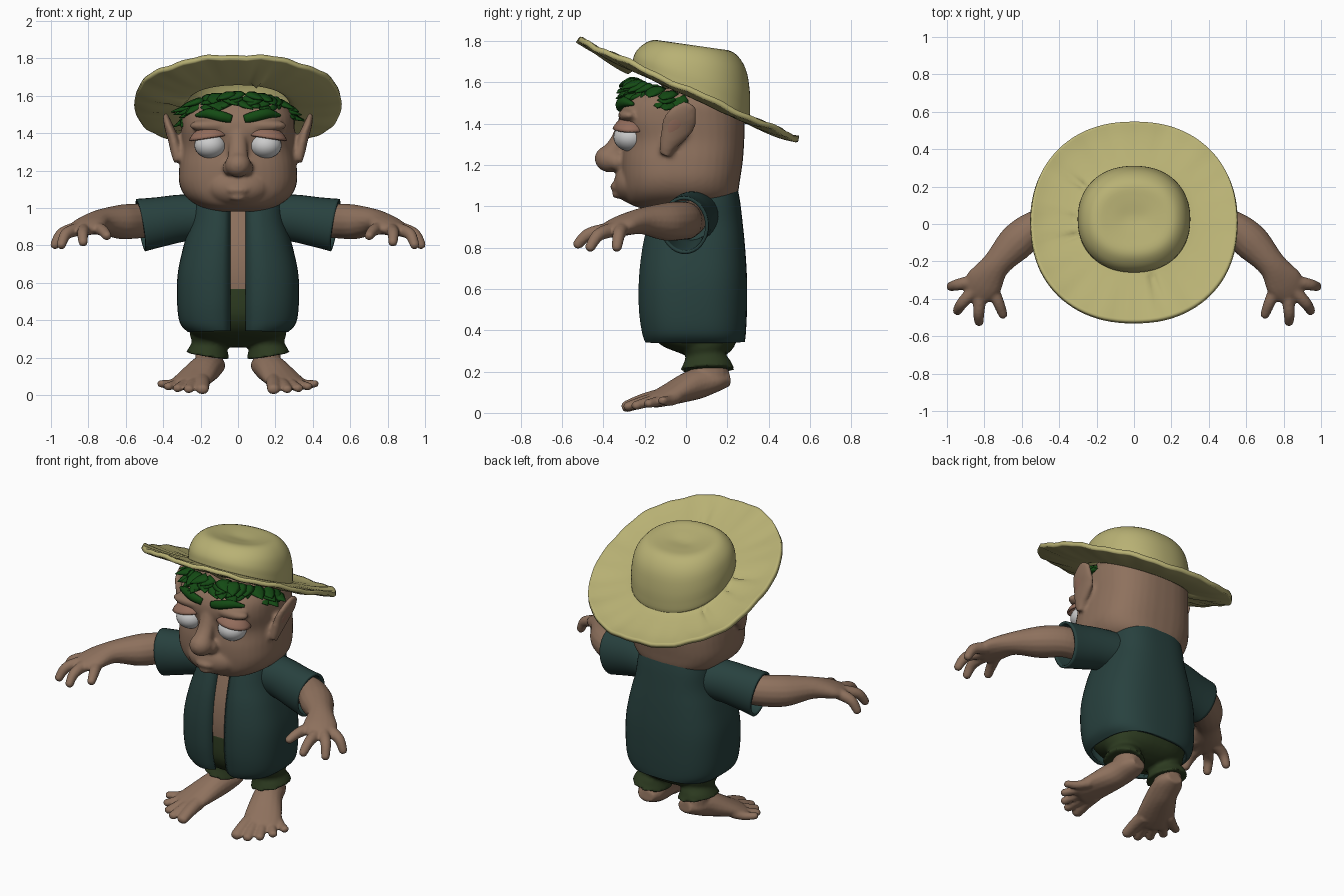
import bpy, bmesh, math, random
from mathutils import Vector, Matrix

random.seed(4)


def material(name, rgb):
    m = bpy.data.materials.new(name)
    m.diffuse_color = (*rgb, 1)
    return m


SKIN = material("skin", (0.27, 0.165, 0.11))
PINK = material("pink_skin", (0.29, 0.15, 0.105))
SHIRT = material("shirt_teal", (0.021, 0.053, 0.049))
PANTS = material("pants_green", (0.025, 0.042, 0.014))
STRAW = material("straw", (0.48, 0.44, 0.175))
LEAF = material("leaf_green", (0.007, 0.07, 0.007))
WHITE = material("eye_white", (0.75, 0.75, 0.75))


def spline(rows, steps=5):
    """Catmull-Rom interpolation of rows of numbers."""
    out = []
    for i in range(len(rows) - 1):
        a, b, c, d = (rows[max(0, min(len(rows) - 1, i + k))] for k in (-1, 0, 1, 2))
        for s in range(steps):
            t = s / steps
            out.append([0.5 * (2 * q + (r - p) * t + (2 * p - 5 * q + 4 * r - u) * t * t
                               + (3 * q - p - 3 * r + u) * t ** 3)
                        for p, q, r, u in zip(a, b, c, d)])
    return out + [list(rows[-1])]


def section(rx, yf, yb, z, slope=0, n=2.5, gap=0, count=40):
    """Rounded-box outline; a gap leaves it open at the front."""
    c, h, pts = (yf + yb) / 2, (yb - yf) / 2, []
    a = math.asin((gap / rx) ** (n / 2)) if gap else 0
    for k in range(count + (1 if gap else 0)):
        t = a + (2 * math.pi - 2 * a) * k / count
        s, o = math.sin(t), math.cos(t)
        x = rx * math.copysign(abs(s) ** (2 / n), s)
        y = c - h * math.copysign(abs(o) ** (2 / n), o)
        pts.append(Vector((x, y, z + slope * y)))
    return pts


def loft(bm, rings, closed=True, caps=True):
    vs = [[bm.verts.new(p) for p in r] for r in rings]
    n = len(vs[0])
    for a, b in zip(vs, vs[1:]):
        for i in range(n if closed else n - 1):
            j = (i + 1) % n
            bm.faces.new((a[i], a[j], b[j], b[i]))
    if caps:
        bm.faces.new(vs[0])
        bm.faces.new(vs[-1])


def tube(bm, rows, ref=(0, 0, 1), caps=True, tip=True, steps=5, count=16):
    """Rows are x, y, z, half width, half height along a path."""
    rows = spline(rows, steps)
    pts = [Vector(r[:3]) for r in rows]
    rings = []

    def ring(p, t, ra, rb):
        side = t.cross(Vector(ref)).normalized()
        up = side.cross(t)
        return [p + side * ra * math.cos(q) + up * rb * math.sin(q)
                for q in (2 * math.pi * k / count for k in range(count))]
    for i, r in enumerate(rows):
        t = (pts[min(i + 1, len(pts) - 1)] - pts[max(i - 1, 0)]).normalized()
        rings.append(ring(pts[i], t, r[3], r[4]))
    if caps and tip:  # rounded tip
        m = min(r[3], r[4])
        for f, s in ((0.4, 0.85), (0.75, 0.5)):
            rings.append(ring(pts[-1] + t * m * f, t, r[3] * s, r[4] * s))
    loft(bm, rings, True, caps)


def ball(bm, loc, rad):
    bmesh.ops.create_uvsphere(bm, u_segments=28, v_segments=18, radius=1,
                              matrix=Matrix.Translation(loc) @ Matrix.Diagonal((*rad, 1)))


def finish(bm, name, mat, mirror=False, voxel=0, solid=0, smooth=3):
    bmesh.ops.recalc_face_normals(bm, faces=bm.faces)
    for f in bm.faces:
        f.smooth = True
    me = bpy.data.meshes.new(name)
    bm.to_mesh(me)
    bm.free()
    me.materials.append(mat)
    ob = bpy.data.objects.new(name, me)
    bpy.context.collection.objects.link(ob)
    if mirror:
        ob.modifiers.new("mirror", 'MIRROR').use_mirror_merge = False
    if solid:
        s = ob.modifiers.new("thickness", 'SOLIDIFY')
        s.thickness, s.offset = solid, 0
    if voxel:
        r = ob.modifiers.new("blend", 'REMESH')
        r.mode, r.voxel_size, r.use_smooth_shade = 'VOXEL', voxel, True
        s = ob.modifiers.new("soften", 'SMOOTH')
        s.iterations = smooth
    return ob


# head with nose, muzzle, lips and ears blended together
bm = bmesh.new()
head = [(0.14, -0.18, 0.19, 0.98), (0.21, -0.27, 0.225, 1.01), (0.28, -0.30, 0.25, 1.06),
        (0.314, -0.31, 0.262, 1.13), (0.314, -0.312, 0.275, 1.22), (0.302, -0.302, 0.282, 1.32),
        (0.303, -0.325, 0.284, 1.42), (0.295, -0.305, 0.272, 1.50), (0.25, -0.25, 0.20, 1.57)]
loft(bm, [section(*r, n=2.6) for r in spline(head)])
ball(bm, (0, -0.245, 1.11), (0.17, 0.105, 0.10))
tube(bm, [(0, -0.29, 1.42, 0.045, 0.035), (0, -0.325, 1.32, 0.05, 0.04), (0, -0.36, 1.25, 0.06, 0.055)], (0, 1, 0))
ball(bm, (0, -0.37, 1.23), (0.07, 0.072, 0.066))
ball(bm, (0, -0.342, 1.095), (0.058, 0.025, 0.02))
ball(bm, (0, -0.33, 1.058), (0.045, 0.028, 0.022))
for s in (-1, 1):
    ball(bm, (0.045 * s, -0.335, 1.215), (0.038, 0.04, 0.042))
    ball(bm, (0.14 * s, -0.275, 1.44), (0.12, 0.055, 0.035))
    tube(bm, [(0.315 * s, -0.10, 1.25, 0.03, 0.03), (0.33 * s, -0.085, 1.30, 0.03, 0.045),
              (0.35 * s, -0.045, 1.38, 0.028, 0.078), (0.37 * s, -0.015, 1.435, 0.024, 0.075),
              (0.385 * s, 0.018, 1.485, 0.016, 0.042)], (0, 1, 0))
finish(bm, "head", SKIN, voxel=0.011, smooth=5)

# inner ear hollows
bm = bmesh.new()
tube(bm, [(0.352, -0.085, 1.32, 0.008, 0.018), (0.375, -0.045, 1.40, 0.01, 0.04),
          (0.388, -0.012, 1.45, 0.008, 0.03)], (0, 1, 0))
finish(bm, "inner_ear", PINK, mirror=True)

# eyes and heavy upper lids
bm = bmesh.new()
ball(bm, (0.148, -0.268, 1.335), (0.085, 0.083, 0.07))
finish(bm, "eye", WHITE, mirror=True)
bm = bmesh.new()
ball(bm, (0, 0, 0), (0.11, 0.09, 0.085))
bmesh.ops.delete(bm, geom=[v for v in bm.verts if v.co.z < 0.025], context='VERTS')
bmesh.ops.rotate(bm, verts=bm.verts, cent=(0, 0, 0), matrix=Matrix.Rotation(0.15, 3, 'Y'))
bmesh.ops.translate(bm, verts=bm.verts, vec=(0.15, -0.265, 1.345))
finish(bm, "upper_eyelid", PINK, mirror=True, solid=0.012)

# eyebrows
bm = bmesh.new()
tube(bm, [(0.035, -0.315, 1.475, 0.015, 0.022), (0.09, -0.32, 1.49, 0.022, 0.028),
          (0.16, -0.30, 1.505, 0.022, 0.026), (0.22, -0.26, 1.495, 0.012, 0.01)], count=8, steps=3)
finish(bm, "eyebrow", LEAF, mirror=True)

# leafy fringe under the hat
bm = bmesh.new()
for row in range(3):
    for k in range(15):
        a = math.radians(-84 + 12 * k + random.uniform(-4, 4))
        base = Vector((0.26 * math.sin(a), -0.255 * math.cos(a), 1.515 + 0.095 * math.cos(a) - 0.022 * row))
        d = Vector((math.sin(a) + random.uniform(-0.9, 0.9), -0.9 * math.cos(a), random.uniform(-0.6, -0.25))).normalized()
        L = random.uniform(0.08, 0.115)
        p, q = base + d * L * 0.5, base + d * L
        tube(bm, [(*base, 0.05, 0.018), (*p, 0.045, 0.015), (*q, 0.004, 0.004)], steps=2, count=6)
finish(bm, "leaf_hair", LEAF)

# straw hat: tilted brim and dented crown
bm = bmesh.new()
hat = [(0.552, -0.525, 0.545, 1.57, -0.455), (0.48, -0.45, 0.47, 1.555, -0.46), (0.38, -0.34, 0.38, 1.548, -0.46),
       (0.295, -0.252, 0.30, 1.553, -0.46), (0.288, -0.246, 0.297, 1.58, -0.43), (0.285, -0.238, 0.296, 1.65, -0.33),
       (0.262, -0.208, 0.275, 1.722, -0.21), (0.21, -0.155, 0.22, 1.768, -0.15), (0.13, -0.08, 0.14, 1.764, -0.13),
       (0.05, 0, 0.06, 1.752, -0.13), (0.004, 0.026, 0.034, 1.75, -0.13)]
rings = [section(*r, n=2.2, count=96) for r in spline(hat, 4)]
loft(bm, rings, caps=False)
bm.faces.new(list(bm.verts)[-96:])
for v in bm.verts:
    rho = math.hypot(v.co.x, v.co.y - 0.02)
    a = math.atan2(v.co.y, v.co.x)
    if rho > 0.31:
        w = (rho - 0.31) / 0.24
        v.co.z += w * (0.005 * math.sin(9 * a) + 0.003 * math.sin(23 * a + 1))
        for c in (-1.25, 2.5, 3.05, 3.35 - 2 * math.pi):
            v.co.z -= 0.03 * math.exp(-((a - c) / 0.04) ** 2) * max(0, 1 - w)
finish(bm, "straw_hat", STRAW, solid=0.026)

# bare torso
bm = bmesh.new()
torso = [(0.27, -0.185, 0.24, 0.52), (0.28, -0.195, 0.25, 0.65), (0.25, -0.18, 0.245, 0.8),
         (0.20, -0.13, 0.225, 0.98), (0.18, -0.1, 0.21, 1.05)]
loft(bm, [section(*r, n=2.7) for r in spline(torso)])
finish(bm, "torso", SKIN)

# open shirt
bm = bmesh.new()
shirt = [(0.262, -0.195, 0.275, 0.345), (0.302, -0.21, 0.28, 0.39), (0.316, -0.225, 0.285, 0.50),
         (0.312, -0.225, 0.285, 0.65), (0.28, -0.208, 0.276, 0.80), (0.245, -0.18, 0.264, 0.92),
         (0.23, -0.15, 0.252, 1.02), (0.215, -0.13, 0.24, 1.085)]
rings = [section(*r, n=2.8, gap=0.045, count=56) for r in spline(shirt)]
for r in rings:  # roll the front edges inward
    for i, d in ((0, 0.035), (1, 0.012), (-1, 0.035), (-2, 0.012)):
        r[i].y += d
loft(bm, rings, closed=False, caps=False)
finish(bm, "open_shirt", SHIRT, solid=0.02)

# sleeves
bm = bmesh.new()
tube(bm, [(0.12, 0.05, 0.955, 0.12, 0.11), (0.3, 0.025, 0.945, 0.108, 0.118), (0.42, 0.005, 0.925, 0.108, 0.125),
          (0.52, -0.008, 0.908, 0.11, 0.134)], caps=False, count=32)
finish(bm, "sleeve", SHIRT, mirror=True, solid=0.016)

# arms and hands
bm = bmesh.new()
tube(bm, [(0.25, 0.025, 0.945, 0.08, 0.085), (0.42, 0.005, 0.93, 0.08, 0.09), (0.53, -0.018, 0.93, 0.088, 0.093),
          (0.63, -0.1, 0.925, 0.098, 0.092),
          (0.735, -0.215, 0.928, 0.076, 0.064), (0.80, -0.31, 0.905, 0.1, 0.05), (0.84, -0.365, 0.885, 0.088, 0.038)])
fingers = [((0.765, -0.33, 0.895), (0.725, -0.42, 0.88), (0.70, -0.485, 0.85)),
           ((0.82, -0.37, 0.885), (0.83, -0.47, 0.865), (0.828, -0.525, 0.815)),
           ((0.86, -0.36, 0.885), (0.92, -0.425, 0.86), (0.945, -0.465, 0.80)),
           ((0.87, -0.31, 0.89), (0.945, -0.325, 0.86), (0.98, -0.335, 0.80))]
for f in fingers:
    tube(bm, [(*p, r, r) for p, r in zip(f, (0.036, 0.031, 0.025))], (0.6, 0.4, 0.7))
finish(bm, "arm_and_hand", SKIN, mirror=True, voxel=0.009)

# trousers with flared cuffs
bm = bmesh.new()
hips = [(0.06, 0.04, 0.14, 0.255), (0.18, -0.02, 0.2, 0.285), (0.255, -0.13, 0.24, 0.335),
        (0.285, -0.19, 0.255, 0.43), (0.275, -0.19, 0.25, 0.58)]
loft(bm, [section(*r) for r in spline(hips)])
for s in (-1, 1):
    tube(bm, [(0.14 * s, 0.08, 0.42, 0.12, 0.15), (0.15 * s, 0.09, 0.33, 0.11, 0.12), (0.152 * s, 0.095, 0.275, 0.095, 0.098),
              (0.162 * s, 0.105, 0.208, 0.118, 0.135)], (0, 1, 0), tip=False, count=28)
for v in bm.verts:  # cuffs hang lower at the heel
    if v.co.z < 0.25:
        v.co.z -= 0.13 * (v.co.y - 0.1)
finish(bm, "trousers", PANTS, voxel=0.011, smooth=2)

# bare feet
bm = bmesh.new()
tube(bm, [(0.155, 0.11, 0.3, 0.07, 0.08), (0.155, 0.12, 0.17, 0.075, 0.09)], (0, 1, 0))
tube(bm, [(0.135, 0.21, 0.165, 0.05, 0.035), (0.145, 0.15, 0.158, 0.08, 0.055), (0.175, 0.05, 0.14, 0.088, 0.075),
          (0.235, -0.08, 0.088, 0.11, 0.052), (0.27, -0.15, 0.06, 0.11, 0.036)])
toes = [(0.19, -0.29, 0.03, 0.035), (0.265, -0.285, 0.03, 0.028), (0.325, -0.245, 0.035, 0.027),
        (0.378, -0.185, 0.045, 0.026), (0.414, -0.115, 0.06, 0.025)]
for i, (x, y, z, r) in enumerate(toes):
    bx, by = 0.19 + 0.028 * i, -0.13 + 0.022 * i
    tube(bm, [(bx, by, 0.075, r * 1.2, r * 1.2), ((bx + x) / 2, (by + y) / 2, 0.058, r * 1.1, r), (x, y, z, r, r * 0.8)])
finish(bm, "bare_foot", SKIN, mirror=True, voxel=0.009)
